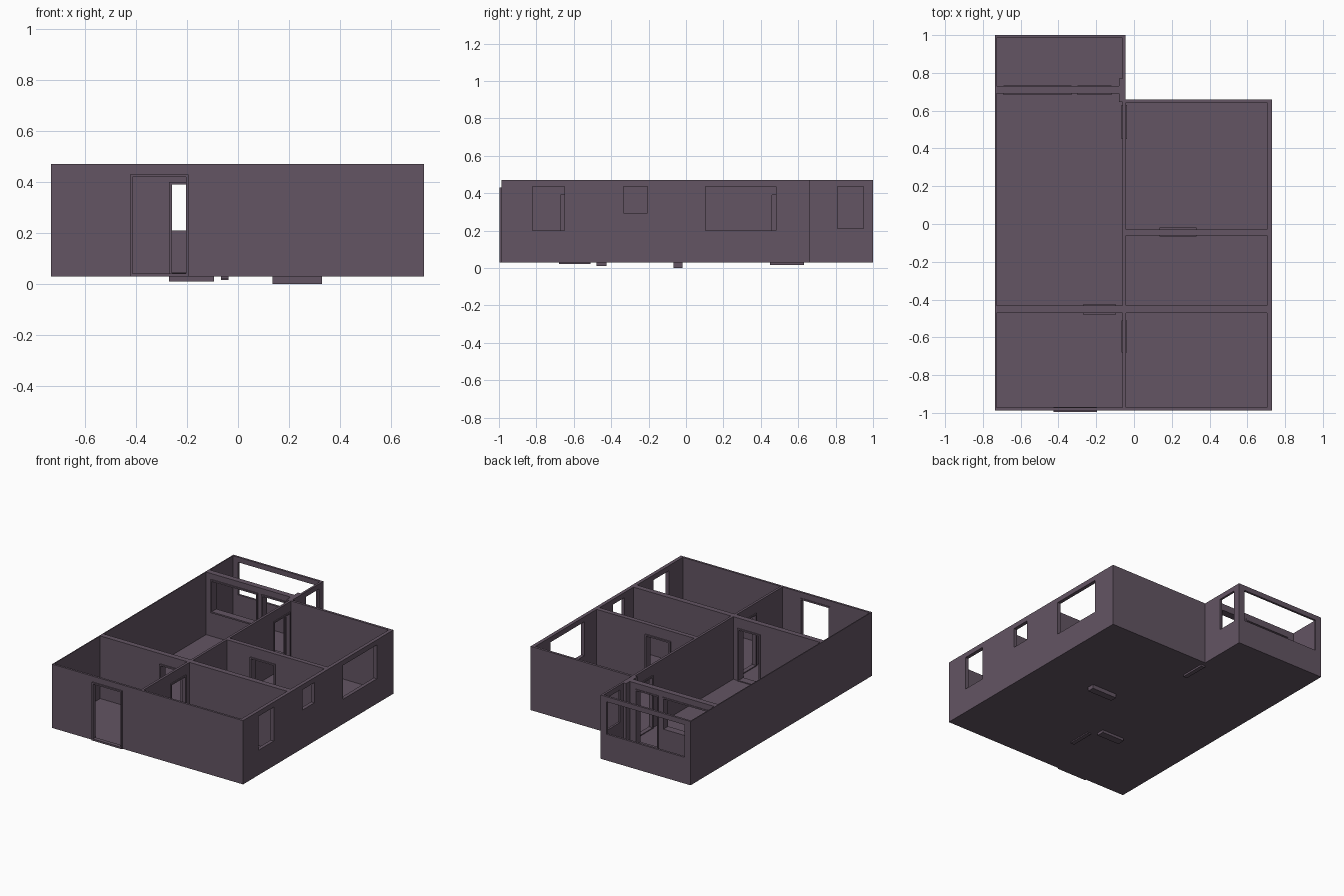
import bpy, bmesh

if "Cube" in bpy.data.objects:
    bpy.data.objects.remove(bpy.data.objects["Cube"], do_unlink=True)

plum = bpy.data.materials.new("dusky plum")
plum.use_nodes = True
COLOUR = (0.125, 0.09, 0.125, 1)
plum.diffuse_color = COLOUR
plum.node_tree.nodes["Principled BSDF"].inputs["Base Color"].default_value = COLOUR

BASE, TOP = 0.028, 0.47


def finish(name, bm):
    """Clean the mesh and link it as an object."""
    bmesh.ops.remove_doubles(bm, verts=bm.verts, dist=1e-5)
    bmesh.ops.recalc_face_normals(bm, faces=bm.faces)
    mesh = bpy.data.meshes.new(name)
    bm.to_mesh(mesh)
    bm.free()
    mesh.materials.append(plum)
    obj = bpy.data.objects.new(name, mesh)
    bpy.context.collection.objects.link(obj)
    return obj


def wall(name, axis, start, end, near, far, holes=(), low=BASE, high=TOP):
    """Upright panel along an axis, pierced by holes (start, end, sill, head)."""
    us = sorted({start, end, *(u for h in holes for u in h[:2])})
    zs = sorted({low, high, *(z for h in holes for z in h[2:])})

    def solid(i, j):
        if not (0 <= i < len(us) - 1 and 0 <= j < len(zs) - 1):
            return False
        u, z = (us[i] + us[i + 1]) / 2, (zs[j] + zs[j + 1]) / 2
        return not any(a < u < b and c < z < d for a, b, c, d in holes)

    bm = bmesh.new()

    def quad(*points):
        bm.faces.new([bm.verts.new((u, t, z) if axis == "x" else (t, u, z))
                      for u, t, z in points])

    for i in range(len(us) - 1):
        for j in range(len(zs) - 1):
            if not solid(i, j):
                continue
            a, b, c, d = us[i], us[i + 1], zs[j], zs[j + 1]
            for t in (near, far):
                quad((a, t, c), (b, t, c), (b, t, d), (a, t, d))
            for u, step in ((a, -1), (b, 1)):
                if not solid(i + step, j):
                    quad((u, near, c), (u, far, c), (u, far, d), (u, near, d))
            for z, step in ((c, -1), (d, 1)):
                if not solid(i, j + step):
                    quad((a, near, z), (b, near, z), (b, far, z), (a, far, z))
    return finish(name, bm)


def frame(name, axis, start, end, near, far, low, high, sill, rim=0.01):
    """Door surround with a raised threshold."""
    hole = (start + rim, end - rim, sill, high - rim)
    wall(name, axis, start, end, near, far, [hole], low, high)


# Floor slab in an L shape
bm = bmesh.new()
outline = [(-0.733, -0.985), (0.73, -0.985), (0.73, 0.66),
           (-0.045, 0.66), (-0.045, 0.998), (-0.733, 0.998)]
slab = bm.faces.new([bm.verts.new((x, y, BASE)) for x, y in outline])
lift = bmesh.ops.extrude_face_region(bm, geom=[slab])["geom"]
bmesh.ops.translate(bm, vec=(0, 0, 0.008),
                    verts=[v for v in lift if isinstance(v, bmesh.types.BMVert)])
if slab.is_valid is False or not any(f.calc_center_median().z < BASE + 1e-4 for f in bm.faces):
    bm.faces.new([v for v in bm.verts if v.co.z < BASE + 1e-4])
finish("floor", bm)

# Outer walls
wall("front_wall", "x", -0.735, 0.73, -0.987, -0.972, [(-0.42, -0.2, BASE, 0.42)])
wall("right_wall", "y", -0.987, 1.0, -0.735, -0.728)
wall("left_wall", "y", -0.987, 0.66, 0.705, 0.73,
     [(-0.82, -0.65, 0.2, 0.435), (-0.335, -0.205, 0.295, 0.435), (0.105, 0.48, 0.2, 0.435)])
wall("back_wall", "x", -0.06, 0.73, 0.643, 0.66)

# Balcony walls
wall("balcony_back_wall", "x", -0.735, -0.045, 0.985, 1.0, [(-0.69, -0.09, 0.21, 0.435)])
wall("balcony_side_wall", "y", 0.66, 1.0, -0.06, -0.045, [(0.81, 0.95, 0.21, 0.435)])
wall("balcony_corner_post", "y", 0.645, 0.77, -0.08, -0.045)
wall("balcony_partition", "x", -0.735, -0.06, 0.69, 0.73,
     [(-0.69, -0.33, 0.2, 0.43), (-0.30, -0.12, 0.04, 0.43)])

# Inner walls
HEAD = 0.4
wall("spine_wall", "y", -0.975, 0.65, -0.06, -0.043,
     [(-0.68, -0.51, BASE, HEAD), (0.45, 0.63, BASE, HEAD)])
wall("hall_partition", "x", -0.735, -0.05, -0.47, -0.432, [(-0.27, -0.095, BASE, HEAD)])
wall("front_room_partition", "x", -0.05, 0.71, -0.47, -0.432)
wall("middle_room_partition", "x", -0.05, 0.71, -0.06, -0.028, [(0.14, 0.325, BASE, HEAD)])

# Door surrounds
frame("front_door_frame", "x", -0.425, -0.195, -0.996, -0.968, BASE, 0.43, 0.04)
frame("hall_door_frame", "x", -0.27, -0.095, -0.478, -0.425, 0.01, HEAD, 0.042)
frame("middle_door_frame", "x", 0.135, 0.33, -0.067, -0.018, 0.0, HEAD, 0.042)
frame("front_room_door_frame", "y", -0.68, -0.51, -0.067, -0.037, 0.02, HEAD, 0.042)
frame("back_room_door_frame", "y", 0.45, 0.63, -0.067, -0.037, 0.015, HEAD, 0.042)

# Balcony window and door surrounds
for name, a, b, sill in (("balcony_window_frame", -0.69, -0.33, 0.2),
                         ("balcony_door_frame", -0.30, -0.12, 0.036)):
    frame(name, "x", a, b, 0.682, 0.734, sill, 0.43, sill + 0.01)
